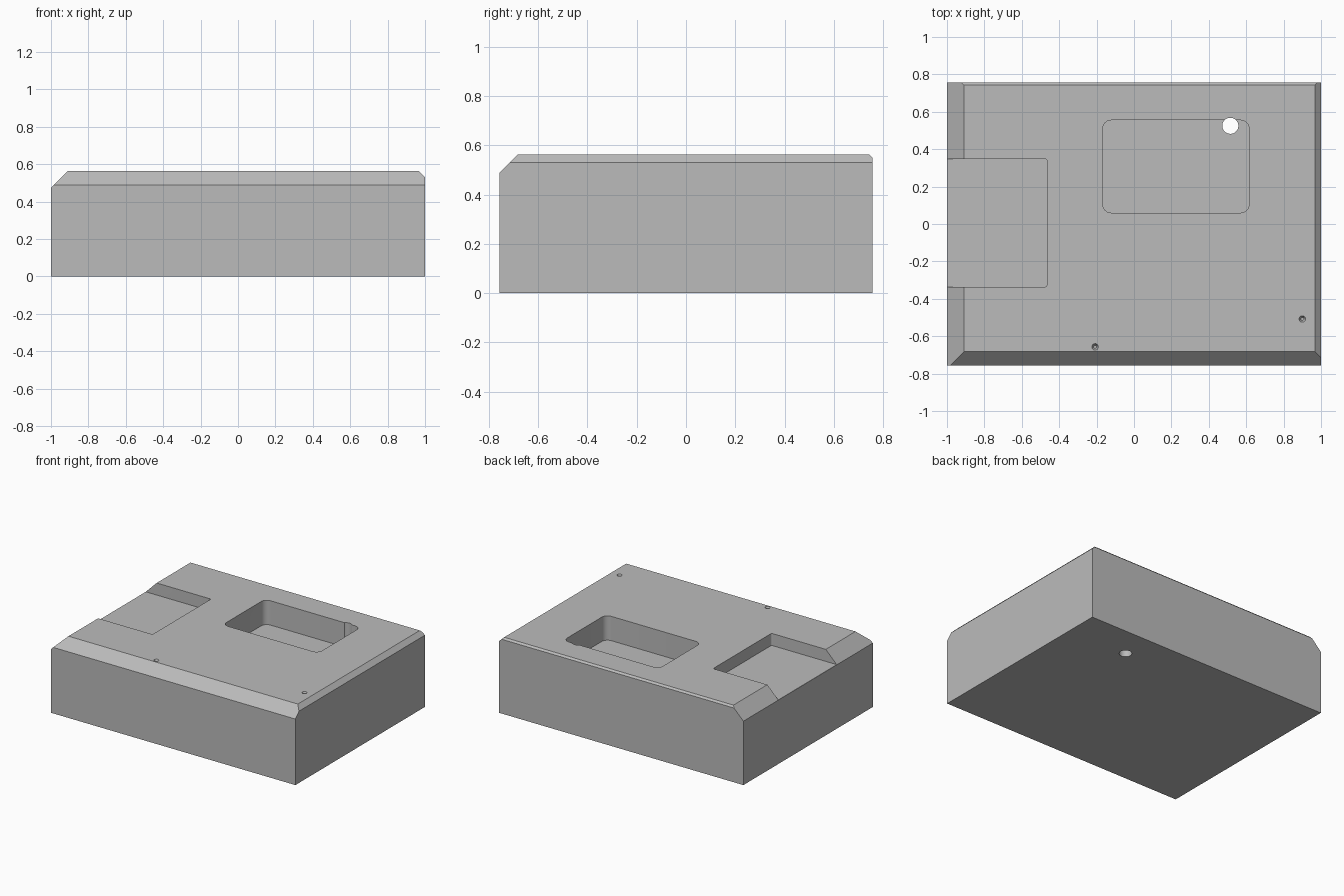
import bpy, bmesh
from mathutils import Vector

if "Cube" in bpy.data.objects:
    bpy.data.objects.remove(bpy.data.objects["Cube"], do_unlink=True)

HALF_X, HALF_Y, TOP = 1.0, 0.757, 0.563

grey = bpy.data.materials.new("plain_grey")
grey.use_nodes = True
grey.diffuse_color = (0.5, 0.5, 0.5, 1)
grey.node_tree.nodes["Principled BSDF"].inputs["Base Color"].default_value = (0.5, 0.5, 0.5, 1)


def make_object(name, bm):
    bmesh.ops.recalc_face_normals(bm, faces=bm.faces)
    mesh = bpy.data.meshes.new(name)
    bm.to_mesh(mesh)
    bm.free()
    mesh.materials.append(grey)
    obj = bpy.data.objects.new(name, mesh)
    bpy.context.collection.objects.link(obj)
    return obj


def box(x0, x1, y0, y1, z0, z1):
    bm = bmesh.new()
    bmesh.ops.create_cube(bm, size=1)
    bmesh.ops.scale(bm, vec=(x1 - x0, y1 - y0, z1 - z0), verts=bm.verts)
    bmesh.ops.translate(bm, vec=((x0 + x1) / 2, (y0 + y1) / 2, (z0 + z1) / 2), verts=bm.verts)
    return bm


def pocket(name, x0, x1, y0, y1, floor, radius):
    # Box cutter with rounded vertical corners
    bm = box(x0, x1, y0, y1, floor, TOP + 0.1)
    upright = [e for e in bm.edges if abs(e.verts[0].co.z - e.verts[1].co.z) > 0.01]
    bmesh.ops.bevel(bm, geom=upright, offset=radius, segments=6, profile=0.5, affect='EDGES')
    return make_object(name, bm)


def drill(name, x, y, z0, z1, r_low, r_high, sides):
    bm = bmesh.new()
    bmesh.ops.create_cone(bm, cap_ends=True, segments=sides, radius1=r_low,
                          radius2=r_high, depth=z1 - z0)
    bmesh.ops.translate(bm, vec=(x, y, (z0 + z1) / 2), verts=bm.verts)
    return make_object(name, bm)


# Solid block with a different chamfer along each top edge
bm = box(-HALF_X, HALF_X, -HALF_Y, HALF_Y, 0, TOP)
for nx, ny, size in ((0, -1, 0.074), (-1, 0, 0.09), (1, 0, 0.032), (0, 1, 0.013)):
    point = Vector((nx * HALF_X, ny * HALF_Y, TOP - size))
    cut = bmesh.ops.bisect_plane(bm, geom=bm.verts[:] + bm.edges[:] + bm.faces[:],
                                 plane_co=point, plane_no=(nx, ny, 1), clear_outer=True)
    rim = [g for g in cut["geom_cut"] if isinstance(g, bmesh.types.BMEdge)]
    bmesh.ops.holes_fill(bm, edges=rim, sides=0)
block = make_object("block", bm)

# Pockets, through hole and two small dimples
cutters = [
    pocket("side_pocket_cutter", -1.2, -0.465, -0.336, 0.348, 0.474, 0.012),
    pocket("centre_pocket_cutter", -0.167, 0.615, 0.06, 0.555, TOP - 0.18, 0.045),
    drill("through_hole_cutter", 0.515, 0.525, -0.1, TOP + 0.1, 0.043, 0.043, 32),
    drill("right_dimple_cutter", 0.9, -0.508, TOP - 0.02, TOP + 0.01, 0.008, 0.022, 20),
    drill("front_dimple_cutter", -0.208, -0.657, TOP - 0.02, TOP + 0.01, 0.008, 0.022, 20),
]
bpy.context.view_layer.objects.active = block
block.select_set(True)
for cutter in cutters:
    mod = block.modifiers.new(cutter.name, 'BOOLEAN')
    mod.operation = 'DIFFERENCE'
    mod.solver = 'EXACT'
    mod.object = cutter
    bpy.ops.object.modifier_apply(modifier=mod.name)
    bpy.data.objects.remove(cutter, do_unlink=True)

bpy.ops.object.shade_smooth_by_angle(angle=0.5)
